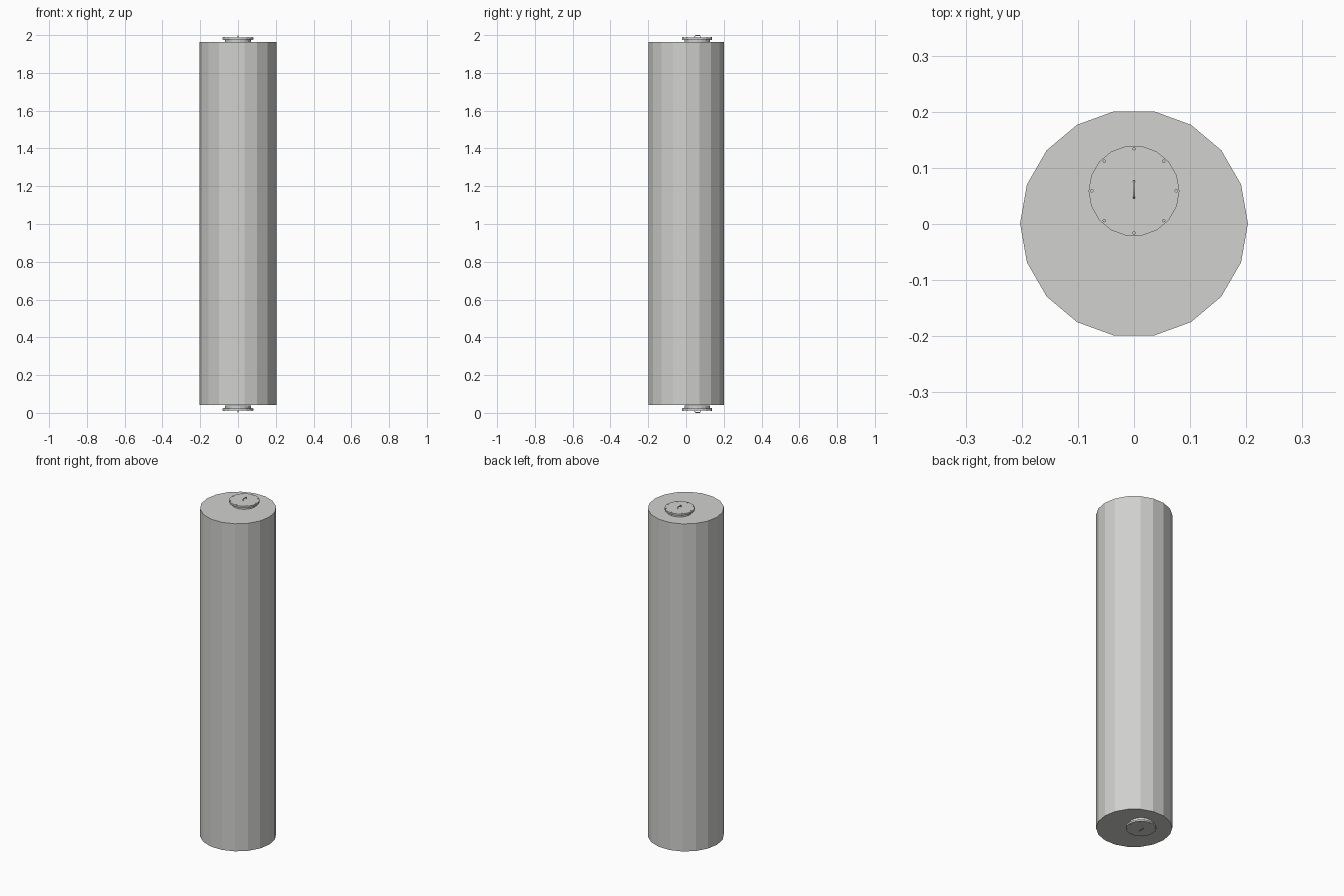
import bpy, bmesh, math
from mathutils import Matrix

if "Cube" in bpy.data.objects:
    bpy.data.objects.remove(bpy.data.objects["Cube"])

metal = bpy.data.materials.new("light grey metal")
metal.diffuse_color = (0.64, 0.64, 0.62, 1)
metal.use_nodes = True
metal.node_tree.nodes["Principled BSDF"].inputs["Base Color"].default_value = metal.diffuse_color

PORT_Y = 0.059   # the end fittings sit off the tank axis
SIDES = 18


def finish(obj):
    obj.data.materials.append(metal)
    return obj


def cylinder(name, radius, z0, z1, y=0.0, x=0.0, sides=SIDES):
    bm = bmesh.new()
    # quarter turn puts a corner on the +y axis
    place = Matrix.Translation((x, y, (z0 + z1) / 2)) @ Matrix.Rotation(math.pi / 2, 4, 'Z')
    bmesh.ops.create_cone(bm, cap_ends=True, segments=sides, radius1=radius,
                          radius2=radius, depth=abs(z1 - z0), matrix=place)
    mesh = bpy.data.meshes.new(name)
    bm.to_mesh(mesh)
    bm.free()
    obj = bpy.data.objects.new(name, mesh)
    bpy.context.collection.objects.link(obj)
    return finish(obj)


def handle(name, level):
    # bent rod: two legs and a raised grip
    curve = bpy.data.curves.new(name, 'CURVE')
    curve.dimensions = '3D'
    curve.bevel_depth = 0.0022
    curve.bevel_resolution = 1
    curve.use_fill_caps = True
    path = [(-0.0145, 0.987), (-0.0145, 0.9945), (-0.011, 0.9978),
            (0.011, 0.9978), (0.0145, 0.9945), (0.0145, 0.987)]
    spline = curve.splines.new('POLY')
    spline.points.add(len(path) - 1)
    for p, (dy, h) in zip(spline.points, path):
        p.co = (0, PORT_Y + 0.0025 + dy, level(h), 1)
    obj = bpy.data.objects.new(name, curve)
    bpy.context.collection.objects.link(obj)
    return finish(obj)


# Main tank
cylinder("tank_body", 0.203, 0.041, 1.964, 0.001)

# Bolted access ports, mirrored about mid height
for end, sign in (("top", 1), ("bottom", -1)):
    def level(h, s=sign):
        return 1 + s * h

    def part(name, radius, h0, h1, **kw):
        a, b = sorted((level(h0), level(h1)))
        return cylinder(f"{end}_{name}", radius, a, b, **kw)

    part("port_neck", 0.068, 0.960, 0.980, y=PORT_Y)
    part("port_cover", 0.081, 0.978, 0.988, y=PORT_Y)
    for i in range(8):
        a = i * math.pi / 4
        part(f"bolt_{i + 1}", 0.003, 0.975, 0.991, x=0.075 * math.cos(a),
             y=PORT_Y + 0.075 * math.sin(a), sides=8)
    handle(f"{end}_port_handle", level)
